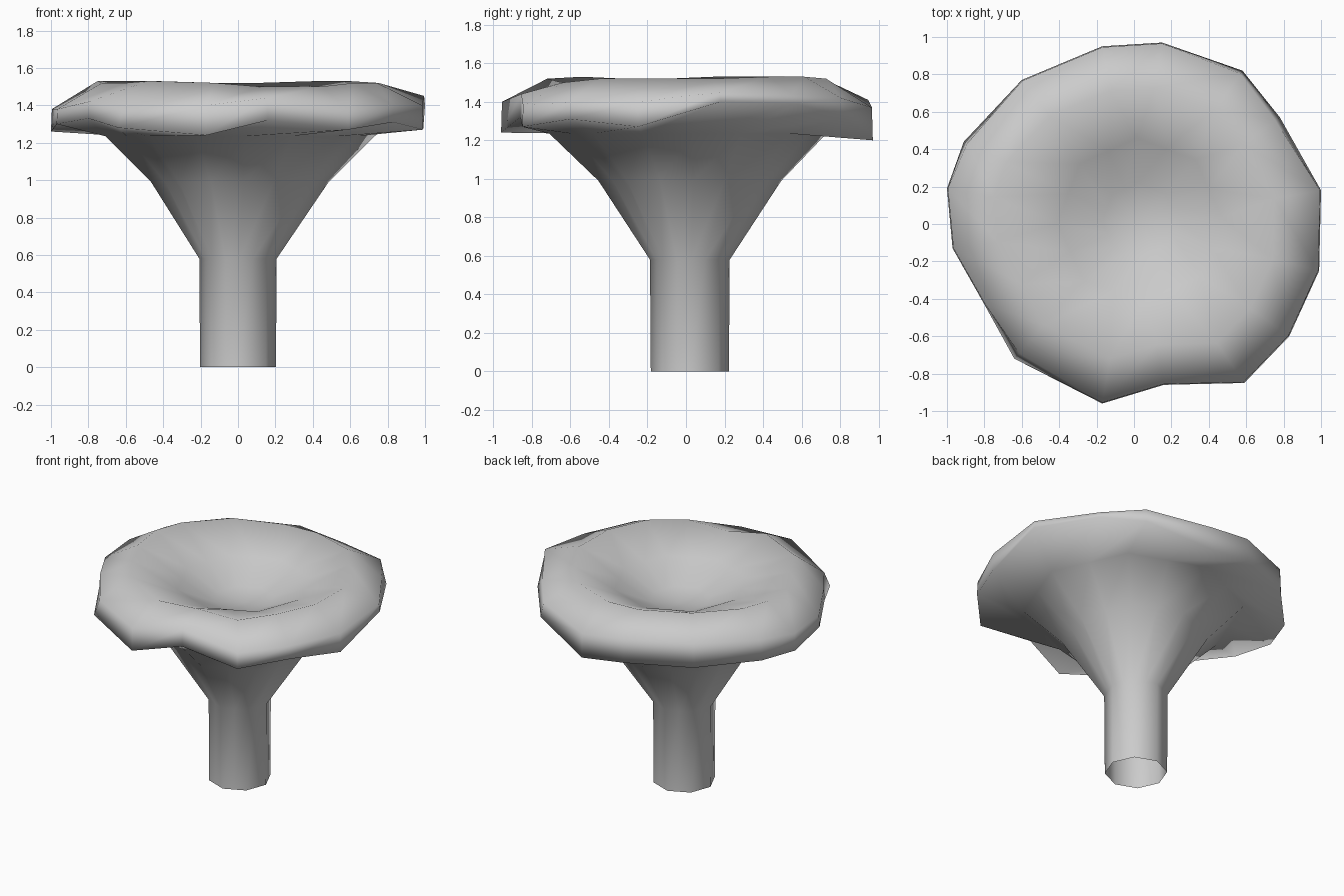
import bpy, bmesh
from math import cos, sin, radians

if "Cube" in bpy.data.objects:
    bpy.data.objects.remove(bpy.data.objects["Cube"])

N = 16
# wavy rim: x, y, lower edge z, upper edge z, crest z
RIM = [
    (1.00, .18, 1.40, 1.45, 1.52), (.78, .57, 1.39, 1.44, 1.53),
    (.58, .82, 1.32, 1.42, 1.53), (.15, .97, 1.20, 1.37, 1.52),
    (-.17, .95, 1.24, 1.41, 1.52), (-.60, .77, 1.25, 1.42, 1.53),
    (-.91, .44, 1.26, 1.40, 1.53), (-1.0, .19, 1.26, 1.38, 1.53),
    (-.97, -.13, 1.30, 1.38, 1.52), (-.80, -.43, 1.33, 1.42, 1.52),
    (-.64, -.72, 1.28, 1.38, 1.53), (-.17, -.96, 1.24, 1.40, 1.52),
    (.16, -.86, 1.32, 1.44, 1.50), (.59, -.85, 1.27, 1.38, 1.50),
    (.83, -.60, 1.31, 1.40, 1.52), (.99, -.25, 1.27, 1.40, 1.52),
]
INSET = {1: .97, 2: .98, 6: .98, 10: .96}   # upper edge pulled in


def octagon_ring(r, z, cx=0.0, cy=0.02):
    """Eight-sided ring carrying 16 points (corners and edge middles)."""
    pts = []
    for i in range(N):
        a = radians(2 + 22.5 * i)
        rr = r if i % 2 == 0 else r * cos(radians(22.5))
        pts.append((cx + rr * cos(a), cy + rr * sin(a), z))
    return pts


def upper_edge():
    return [(x * INSET.get(i, .995), y * INSET.get(i, .995), hi)
            for i, (x, y, lo, hi, c) in enumerate(RIM)]


rings = [
    # stem and flaring funnel
    octagon_ring(.203, 0), octagon_ring(.207, .58),
    octagon_ring(.475, .99, .01), octagon_ring(.72, 1.235, .01, .01),
    # drooping rim and rolled crest
    [(x, y, lo) for x, y, lo, hi, c in RIM],
    upper_edge(),
    [(x * .75, y * .75, c) for x, y, lo, hi, c in RIM],
    # hollow in the top
    octagon_ring(.44, 1.40, .03), octagon_ring(.2, 1.29, .03),
]

bm = bmesh.new()
loops = [[bm.verts.new(p) for p in ring] for ring in rings]
for a, b in zip(loops, loops[1:]):
    for i in range(N):
        j = (i + 1) % N
        bm.faces.new((a[i], a[j], b[j], b[i]))
centre = bm.verts.new((.03, .02, 1.265))
for i in range(N):
    bm.faces.new((loops[-1][i], loops[-1][(i + 1) % N], centre))
for f in bm.faces:
    f.smooth = True

mesh = bpy.data.meshes.new("mushroom")
bm.to_mesh(mesh)
bm.free()
obj = bpy.data.objects.new("mushroom", mesh)
bpy.context.collection.objects.link(obj)
